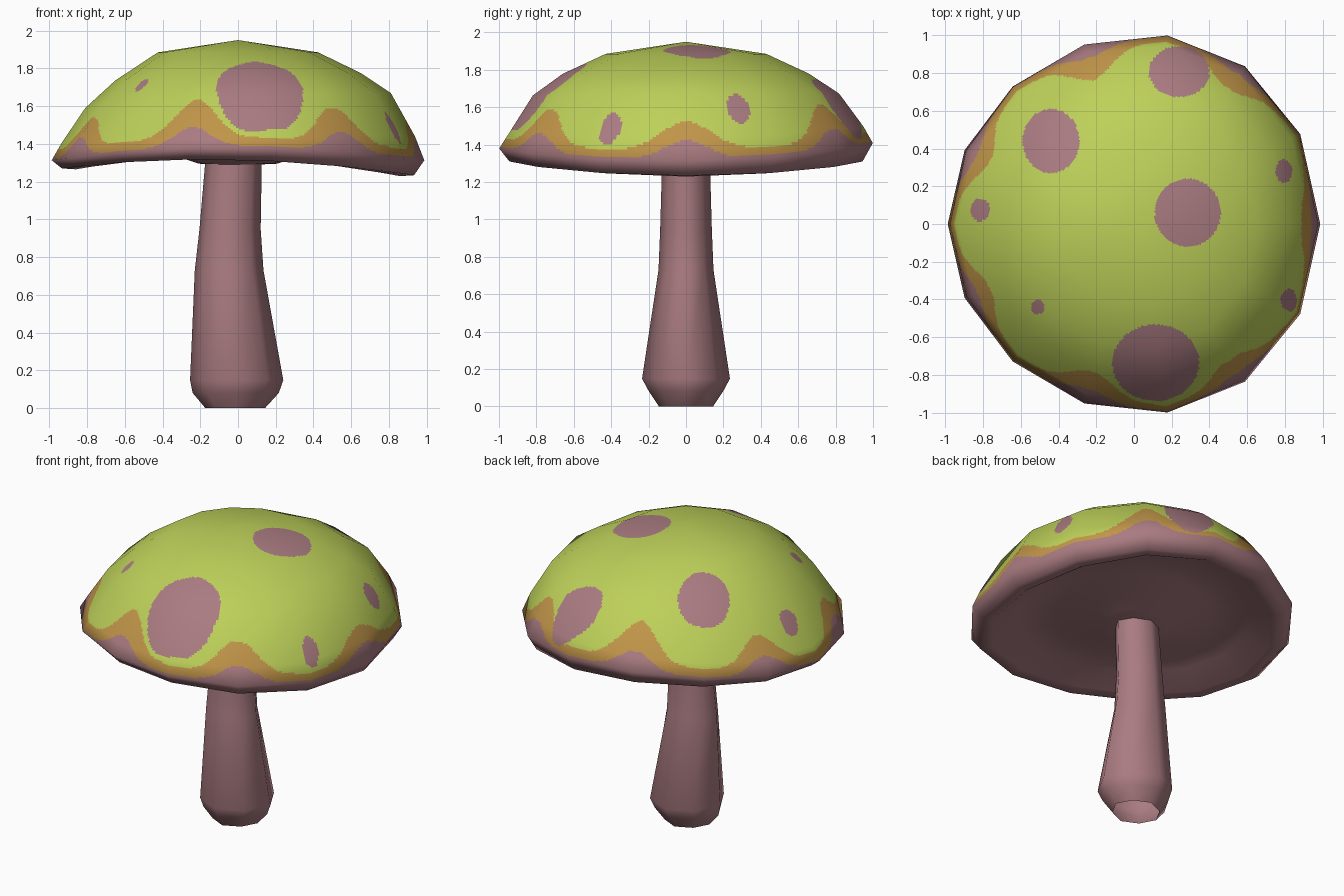
import bpy, bmesh, math
from mathutils import Vector

if "Cube" in bpy.data.objects:
    bpy.data.objects.remove(bpy.data.objects["Cube"])


def material(name, rgb):
    m = bpy.data.materials.new(name)
    m.diffuse_color = (*rgb, 1)
    m.use_nodes = True
    m.node_tree.nodes["Principled BSDF"].inputs["Base Color"].default_value = m.diffuse_color
    return m


MAUVE = material("dusty mauve", (0.40, 0.20, 0.22))
OCHRE = material("ochre", (0.53, 0.30, 0.066))
GREEN = material("lime green", (0.51, 0.63, 0.10))


def add_object(name, mesh, mats):
    ob = bpy.data.objects.new(name, mesh)
    bpy.context.collection.objects.link(ob)
    for m in mats:
        mesh.materials.append(m)
    return ob


# ---- Cap: a 14-sided dome with a saddle-shaped rim and hollow underside ----
SIDES, COLS, STEP = 14, 28, 0.012
# ring: radius, height, saddle (front/back lift), tilt in x, tilt in y
RINGS = [
    (0.00, 1.950, 0.000, 0.000, 0.000),
    (0.43, 1.885, 0.000, 0.000, 0.000),
    (0.66, 1.755, 0.020, 0.020, 0.000),
    (0.82, 1.630, 0.030, 0.040, 0.005),
    (0.95, 1.420, 0.055, 0.020, 0.020),
    (1.00, 1.313, 0.085, 0.000, 0.015),
    (0.945, 1.252, 0.065, -0.018, 0.000),
    (0.87, 1.247, 0.080, -0.018, 0.000),
    (0.72, 1.350, 0.040, -0.010, 0.000),
    (0.48, 1.385, 0.000, 0.000, 0.000),
    (0.21, 1.295, 0.000, 0.000, 0.000),
    (0.10, 1.290, 0.000, 0.000, 0.000),
]
RIM = 5
# painted spots seen from above: x, y, half width, half depth
SPOTS = [
    (0.115, -0.735, 0.23, 0.203), (0.285, 0.06, 0.175, 0.18),
    (-0.44, 0.44, 0.15, 0.17), (0.24, 0.807, 0.16, 0.135),
    (-0.815, 0.075, 0.052, 0.06), (-0.51, -0.44, 0.035, 0.038),
    (0.795, 0.28, 0.045, 0.06), (0.82, -0.405, 0.042, 0.06),
]


def corner(j, k):
    r, z, saddle, tx, ty = RINGS[j]
    a = math.tau * k / SIDES
    c, s = math.cos(a), math.sin(a)
    return Vector((r * (0.987 * c - 0.045 * s * s), r * s * (1.0 + 0.11 * c),
                   z + saddle * s * s + tx * c + ty * s))


def corner_normal(j, k):
    if j == 0:
        return Vector((0, 0, 1))
    around = corner(j, k + 1) - corner(j, k - 1)
    down = (corner(j, k) - corner(j - 1, k)).normalized()
    if j + 1 < len(RINGS):
        down += (corner(j + 1, k) - corner(j, k)).normalized()
    return down.cross(around).normalized()


def blend(fn, j, t, k, f):
    j2 = min(j + 1, len(RINGS) - 1)
    upper = fn(j, k).lerp(fn(j, k + 1), f)
    lower = fn(j2, k).lerp(fn(j2, k + 1), f)
    return upper.lerp(lower, t)


def paint(centre, angle, rim_z):
    for x, y, rx, ry in SPOTS:
        if ((centre.x - x) / rx) ** 2 + ((centre.y - y) / ry) ** 2 < 1:
            return 0
    h = centre.z - rim_z
    wave = (1 + math.cos(7 * angle)) / 2
    if h < 0.01 + 0.1 * wave ** 3.5:
        return 0
    top = 0.055 + (0.155 + 0.05 * math.sin(angle) ** 2) * wave ** 2.3
    return 1 if h < top else 2


def build_cap():
    # fine rows on the painted dome, single rows underneath
    rows = []
    for j in range(len(RINGS) - 1):
        n = math.ceil((corner(j + 1, 3) - corner(j, 3)).length / STEP) if j < RIM else 1
        rows += [(j, i / n) for i in range(n)]
    rows.append((len(RINGS) - 1, 0.0))
    total = SIDES * COLS
    verts, normals = [Vector((0, 0, RINGS[0][1]))], [Vector((0, 0, 1))]
    for j, t in rows[1:]:
        for c in range(total):
            k, f = c // COLS, (c % COLS) / COLS
            verts.append(blend(corner, j, t, k, f))
            normals.append(blend(corner_normal, j, t, k, f).normalized())

    def vid(i, c):
        return 0 if i == 0 else 1 + (i - 1) * total + c % total

    faces, mats = [], []
    for i in range(len(rows) - 1):
        for c in range(total):
            f = [vid(i, c), vid(i + 1, c), vid(i + 1, c + 1), vid(i, c + 1)]
            if i == 0:
                f.pop()
            faces.append(f)
            if rows[i][0] >= RIM:
                mats.append(0)
                continue
            centre = sum((verts[v] for v in f), Vector()) / len(f)
            rim_z = blend(corner, RIM, 0, c // COLS, (c % COLS + 0.5) / COLS).z
            mats.append(paint(centre, math.tau * (c + 0.5) / total, rim_z))

    mesh = bpy.data.meshes.new("cap")
    mesh.from_pydata(verts, [], faces)
    add_object("cap", mesh, [MAUVE, OCHRE, GREEN])
    for p, m in zip(mesh.polygons, mats):
        p.material_index = m
    mesh.shade_smooth()
    # shade as the coarse smooth dome, keeping the faceted outline
    mesh.normals_split_custom_set_from_vertices(normals)


# ---- Stem: leaning eight-sided open tube with a rounded foot ----
def build_stem():
    # height, centre x, half width, half depth
    sections = [(0.0, -0.015, 0.158, 0.145), (0.08, -0.012, 0.228, 0.198),
                (0.148, -0.007, 0.247, 0.235), (0.73, -0.047, 0.182, 0.147),
                (0.95, -0.042, 0.162, 0.138), (1.30, -0.024, 0.15, 0.128)]
    bm = bmesh.new()
    loops = []
    for z, cx, rx, ry in sections:
        loop = []
        for i in range(8):
            a, s = math.tau * i / 8, (0.94 if i % 2 else 1.0)
            loop.append(bm.verts.new((cx + s * rx * math.cos(a), s * ry * math.sin(a), z)))
        loops.append(loop)
    for a, b in zip(loops, loops[1:]):
        for i in range(8):
            n = (i + 1) % 8
            bm.faces.new((a[i], a[n], b[n], b[i]))
    mesh = bpy.data.meshes.new("stem")
    bm.to_mesh(mesh)
    bm.free()
    ob = add_object("stem", mesh, [MAUVE])
    bpy.context.view_layer.objects.active = ob
    ob.select_set(True)
    bpy.ops.object.shade_smooth_by_angle(angle=math.radians(70))


build_cap()
build_stem()
